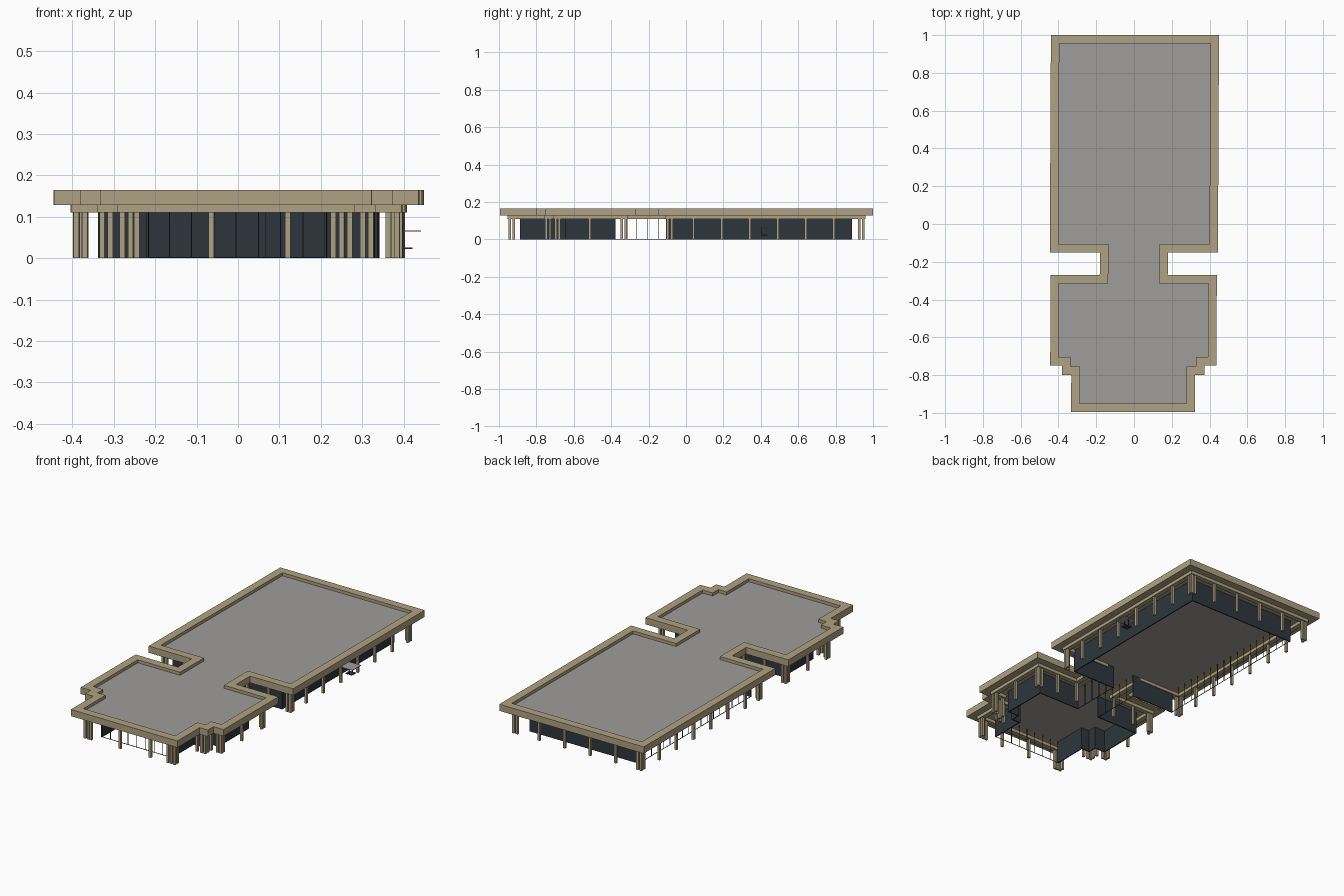
import bpy
import bmesh
from mathutils import Vector

cube = bpy.data.objects.get("Cube")
if cube:
    bpy.data.objects.remove(cube)


def material(name, rgb):
    m = bpy.data.materials.new(name)
    m.use_nodes = True
    m.diffuse_color = (*rgb, 1)
    m.node_tree.nodes["Principled BSDF"].inputs["Base Color"].default_value = (*rgb, 1)
    return m


TAN = material("tan_stone", (0.43, 0.36, 0.23))
GREY = material("grey_roofing", (0.35, 0.34, 0.33))
DARK = material("dark_glazing", (0.027, 0.037, 0.045))


def finish(name, bm, mat):
    bmesh.ops.recalc_face_normals(bm, faces=bm.faces)
    for v in bm.verts:  # the plan is very slightly skewed
        v.co.x += 0.005 * v.co.y
    mesh = bpy.data.meshes.new(name)
    bm.to_mesh(mesh)
    bm.free()
    mesh.materials.append(mat)
    obj = bpy.data.objects.new(name, mesh)
    bpy.context.collection.objects.link(obj)
    return obj


def slab(name, poly, z0, z1, mat):
    bm = bmesh.new()
    low = [bm.verts.new((p.x, p.y, z0)) for p in poly]
    top = [bm.verts.new((p.x, p.y, z1)) for p in poly]
    bm.faces.new(low)
    bm.faces.new(top)
    for i in range(len(poly)):
        bm.faces.new((low[i - 1], low[i], top[i], top[i - 1]))
    return finish(name, bm, mat)


def ring(name, outer, inner, z0, z1, mat):
    bm = bmesh.new()
    loops = [[bm.verts.new((p.x, p.y, z)) for p in poly]
             for poly, z in ((outer, z0), (outer, z1), (inner, z1), (inner, z0))]
    for k in range(4):
        a, b = loops[k - 1], loops[k]
        for i in range(len(a)):
            bm.faces.new((a[i - 1], a[i], b[i], b[i - 1]))
    return finish(name, bm, mat)


def add_box(bm, lo, hi):
    geo = bmesh.ops.create_cube(bm, size=1)
    lo, hi = Vector(lo), Vector(hi)
    for v in geo["verts"]:
        v.co = Vector([(lo[i] + hi[i]) / 2 + v.co[i] * (hi[i] - lo[i]) for i in range(3)])


def mirrored(half):
    return [Vector(p) for p in half] + [Vector((-x, y)) for x, y in reversed(half)]


def inward(a, b):
    d = (b - a).normalized()
    return Vector((d.y, -d.x))


def inset(poly, dist):
    n = len(poly)
    return [poly[i] + dist * (inward(poly[i - 1], poly[i]) + inward(poly[i], poly[(i + 1) % n]))
            for i in range(n)]


# Plan outlines, right half from back to front
roof = mirrored([(.445, 1), (.445, -.15), (.18, -.15), (.18, -.27), (.44, -.27),
                 (.44, -.75), (.378, -.75), (.378, -.8), (.328, -.8), (.328, -.995)])
walls = mirrored([(.335, .885), (.335, -.09), (.07, -.09), (.07, -.38), (.33, -.38),
                  (.33, -.64), (.265, -.64), (.265, -.69), (.215, -.69), (.215, -.885)])

# Roof: parapet, deck, soffit, ceiling and perimeter beam
inner = inset(roof, .045)
ring("parapet", roof, inner, .128, .165, TAN)
slab("roof_deck", inner, .13, .148, GREY)
slab("soffit", inner, .128, .13, TAN)
slab("ceiling", walls, .1265, .1285, GREY)
ring("perimeter_beam", inset(roof, .041), inset(roof, .068), .11, .1285, TAN)

# Solid dark walls, with open mullion screens on the glazed sides
solid, screen = bmesh.new(), bmesh.new()
T, M, H = .003, .0012, .127
for i in range(len(walls)):
    a, b = walls[i - 1], walls[i]
    mid, length = (a + b) / 2, (b - a).length
    front = mid.y < -.88
    link = abs(mid.x) < .1 and -.3 < mid.y < -.2
    rear_side = mid.x < -.3 and mid.y > .1
    lo = Vector((min(a.x, b.x), min(a.y, b.y)))
    hi = Vector((max(a.x, b.x), max(a.y, b.y)))
    if not (front or link or rear_side):
        add_box(solid, (lo.x - T, lo.y - T, 0), (hi.x + T, hi.y + T, H))
        continue
    count = round(length / .055)
    for k in range(count + 1):
        p = a.lerp(b, k / count)
        add_box(screen, (p.x - M, p.y - M, 0), (p.x + M, p.y + M, H))
    add_box(screen, (lo.x - M, lo.y - M, 0), (hi.x + M, hi.y + M, 2 * M))
finish("dark_walls", solid, DARK)
finish("mullion_screens", screen, DARK)

# Columns: clusters at outward corners, singles at inward corners
line = inset(roof, .053)
spots = []
for i in range(len(line)):
    p, before, after = line[i], line[i - 1], line[(i + 1) % len(line)]
    spots.append(p)
    if inward(before, p).dot(after - p) > 0:
        spots += [p + .02 * (q - p).normalized() for q in (before, after)]

# Columns evenly spaced along the sides, back and front
for side in (-1, 1):
    spots += [Vector((side * .392, .04 + .15 * k)) for k in range(6)]
    spots.append(Vector((side * .387, -.515)))
    spots.append(Vector((side * .26, -.1)))
    spots.append(Vector((side * .26, -.32)))
spots += [Vector((-.235 + .157 * k, .947)) for k in range(4)]
spots += [Vector((x, -.942)) for x in (-.24, -.06, .125, .235)]

columns = bmesh.new()
R = .0065
for p in spots:
    add_box(columns, (p.x - R, p.y - R, 0), (p.x + R, p.y + R, .112))
finish("columns", columns, TAN)

# Small side table with a lower shelf
table = bmesh.new()
add_box(table, (.36, .375, .064), (.44, .45, .067))
finish("table_top", table, GREY)
shelf = bmesh.new()
add_box(shelf, (.38, .4, .022), (.42, .435, .026))
for y in (.402, .433):
    add_box(shelf, (.398, y - M, .022), (.402, y + M, .065))
finish("table_shelf", shelf, DARK)
